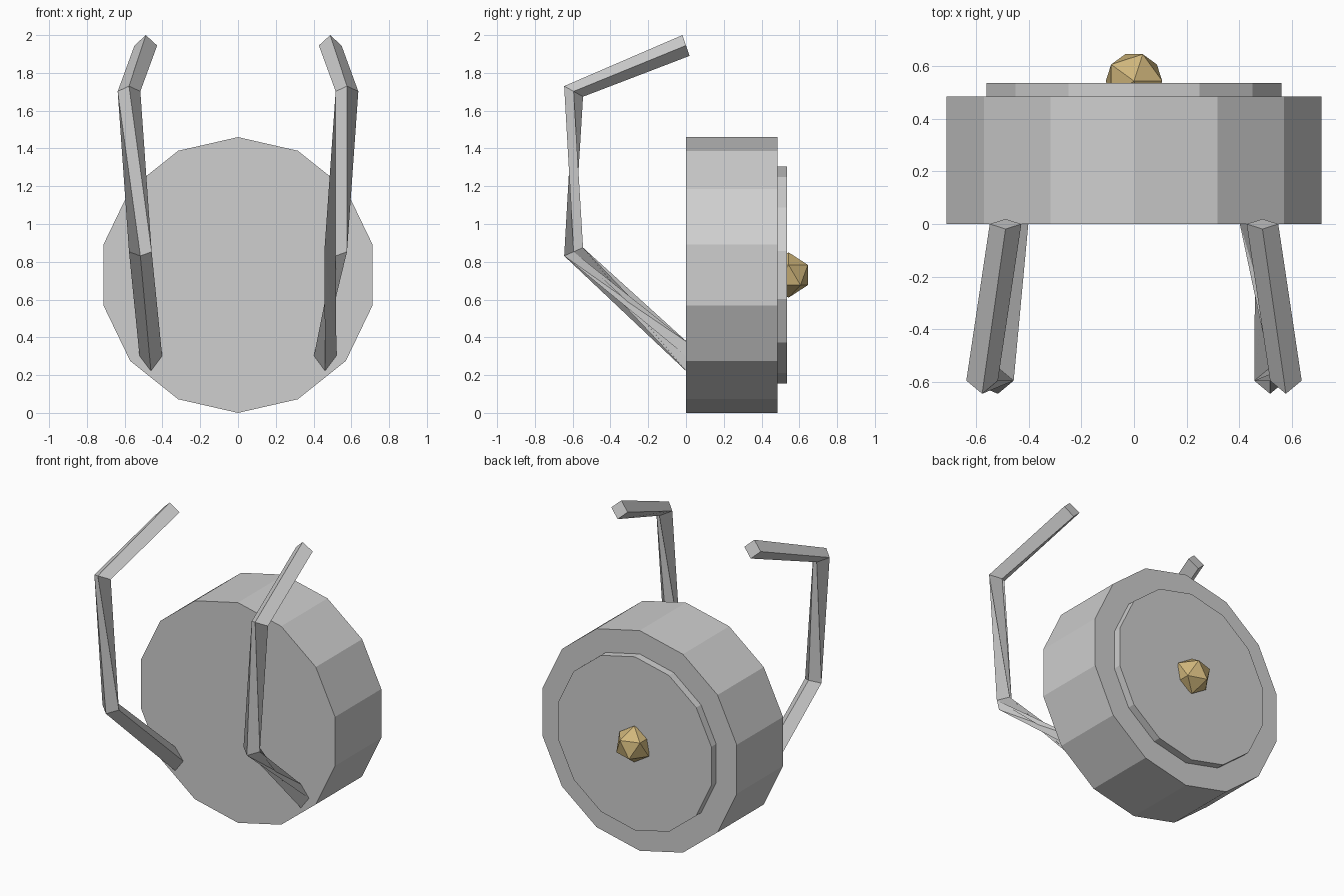
import bpy
import bmesh
import math
from mathutils import Matrix, Vector

cube = bpy.data.objects.get("Cube")
if cube:
    bpy.data.objects.remove(cube, do_unlink=True)


def make_material(name, rgb):
    mat = bpy.data.materials.new(name)
    mat.use_nodes = True
    color = (*rgb, 1.0)
    mat.diffuse_color = color
    mat.node_tree.nodes["Principled BSDF"].inputs["Base Color"].default_value = color
    return mat


grey = make_material("light_grey", (0.62, 0.62, 0.62))
gold = make_material("dull_gold", (0.63, 0.47, 0.2))


def finish(name, bm, mat):
    bmesh.ops.recalc_face_normals(bm, faces=bm.faces)
    mesh = bpy.data.meshes.new(name)
    bm.to_mesh(mesh)
    bm.free()
    mesh.materials.append(mat)
    obj = bpy.data.objects.new(name, mesh)
    bpy.context.collection.objects.link(obj)
    return obj


CENTRE_Z = 0.73
SIDES = 14


def disc(name, radius, y0, y1):
    """Flat-sided drum along y with a corner pointing straight up."""
    bm = bmesh.new()
    ring = []
    for i in range(SIDES):
        a = 2 * math.pi * i / SIDES
        ring.append(bm.verts.new((radius * math.sin(a), y0,
                                  CENTRE_Z + radius * math.cos(a))))
    face = bm.faces.new(ring)
    ext = bmesh.ops.extrude_face_region(bm, geom=[face], use_keep_orig=True)
    moved = [v for v in ext["geom"] if isinstance(v, bmesh.types.BMVert)]
    bmesh.ops.translate(bm, verts=moved, vec=(0, y1 - y0, 0))
    return finish(name, bm, grey)


# Body and raised back plate
disc("drum_body", 0.73, 0.0, 0.485)
disc("back_plate", 0.575, 0.48, 0.535)

# Faceted knob
bm = bmesh.new()
bmesh.ops.create_icosphere(bm, subdivisions=1, radius=0.12,
                           matrix=Matrix.Translation((0, 0.543, CENTRE_Z)))
finish("back_knob", bm, gold)

# Bent arms: sections are (centre, offset to the front corner), top to bottom
HALF = 0.06
SECTIONS = [
    ((0.488, 0.0, 1.945), (0, -0.019, 0.055)),
    ((0.577, -0.595, 1.702), (0, -0.05, 0.028)),
    ((0.517, -0.595, 0.853), (0, -0.05, -0.022)),
    ((0.461, 0.005, 0.297), (0, -0.005, -0.075)),
]


def arm(name, side, twists):
    """Square tube whose corners shift by the given count on each stretch."""
    bm = bmesh.new()
    rings = []
    for (x, y, z), front in SECTIONS:
        c, f, w = Vector((side * x, y, z)), Vector(front), Vector((HALF, 0, 0))
        rings.append([bm.verts.new(p) for p in (c - w, c + f, c + w, c - f)])
    for upper, lower, shift in zip(rings, rings[1:], twists):
        for i in range(4):
            j = (i + 1) % 4
            bm.faces.new((upper[i], upper[j],
                          lower[(j + shift) % 4], lower[(i + shift) % 4]))
    bm.faces.new(rings[0])
    bm.faces.new(rings[-1])
    return finish(name, bm, grey)


arm("right_arm", -1, (0, 1, 0))
arm("left_arm", 1, (0, 1, 2))
